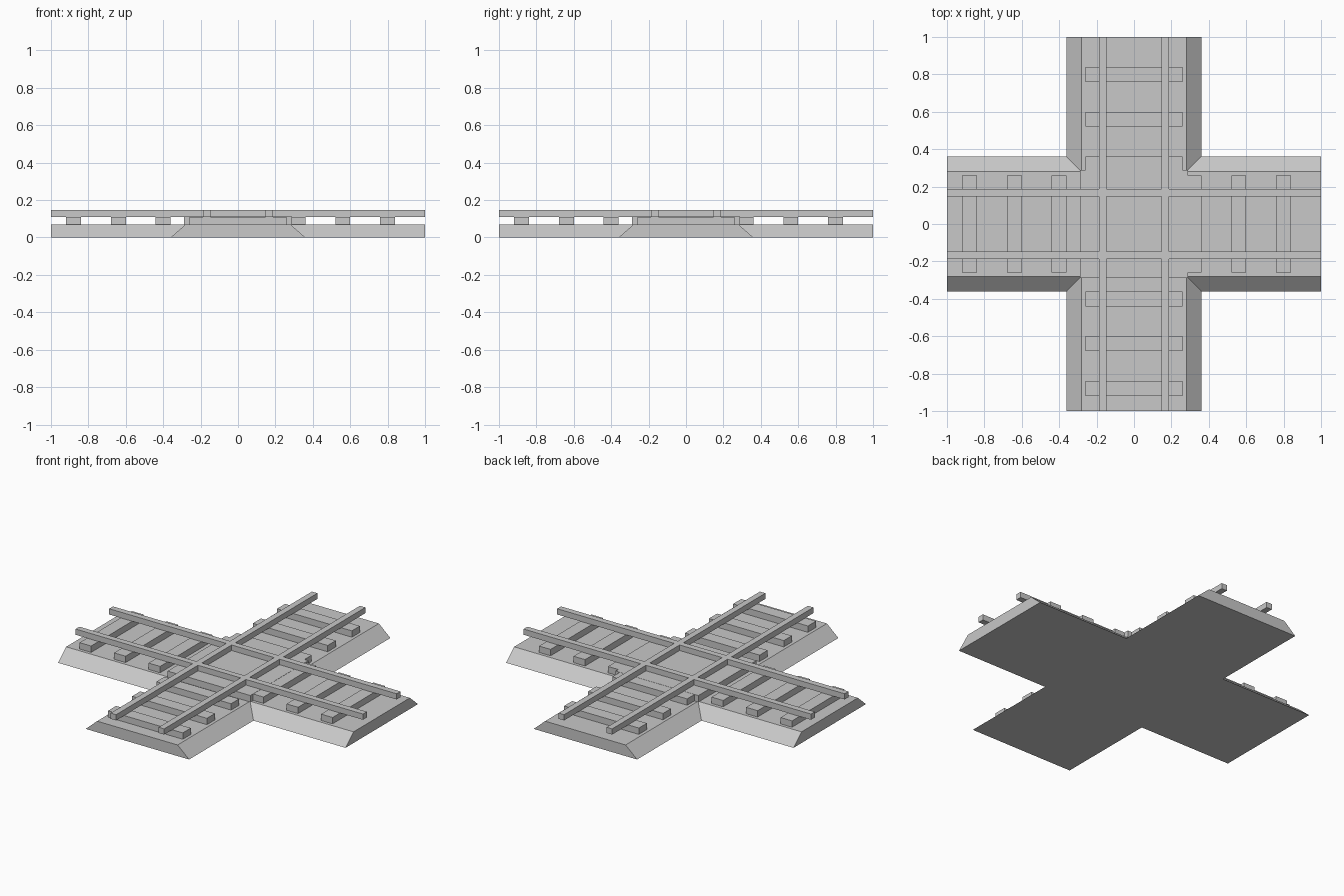
import bpy, bmesh

if "Cube" in bpy.data.objects:
    bpy.data.objects.remove(bpy.data.objects["Cube"])

grey = bpy.data.materials.new("plain grey")
grey.diffuse_color = (0.58, 0.58, 0.58, 1)
grey.use_nodes = True
grey.node_tree.nodes["Principled BSDF"].inputs["Base Color"].default_value = grey.diffuse_color

BED_TOP, SLEEPER_TOP, RAIL_TOP = 0.07, 0.11, 0.146


def finish(bm, name):
    bmesh.ops.recalc_face_normals(bm, faces=bm.faces)
    mesh = bpy.data.meshes.new(name)
    bm.to_mesh(mesh)
    bm.free()
    mesh.materials.append(grey)
    ob = bpy.data.objects.new(name, mesh)
    bpy.context.collection.objects.link(ob)
    return ob


def box(name, lo, hi):
    bm = bmesh.new()
    bmesh.ops.create_cube(bm, size=1)
    for v in bm.verts:
        v.co = [(a + b) / 2 + c * (b - a) for a, b, c in zip(lo, hi, v.co)]
    return finish(bm, name)


def cross_outline(w):
    # one arm's three points, turned four times
    pts, arm = [], [(w, -w), (1, -w), (1, w)]
    for _ in range(4):
        pts += arm
        arm = [(-y, x) for x, y in arm]
    return pts


# Gravel bed: cross with sloped sides and upright ends
bm = bmesh.new()
low = [bm.verts.new((x, y, 0)) for x, y in cross_outline(0.36)]
top = [bm.verts.new((x, y, BED_TOP)) for x, y in cross_outline(0.28)]
bm.faces.new(low[::-1])
bm.faces.new(top)
for i in range(12):
    j = (i + 1) % 12
    bm.faces.new((low[i], low[j], top[j], top[i]))
finish(bm, "gravel_bed")

# Sleepers along both tracks, left out under the crossing plate
for k in range(8):
    p = -0.88 + 0.24 * k
    if abs(p) < 0.28:
        continue
    a, b = p - 0.04, p + 0.04
    box(f"sleeper_x_{k}", (a, -0.26, BED_TOP), (b, 0.26, SLEEPER_TOP))
    box(f"sleeper_y_{k}", (-0.26, a, BED_TOP), (0.26, b, SLEEPER_TOP))

# Crossing plate in the middle
box("crossing_plate", (-0.288, -0.288, BED_TOP), (0.288, 0.288, SLEEPER_TOP + 0.001))

# Rails: one joined grid, made from the filled cells of a 5 x 5 layout
steps = [-1, -0.186, -0.148, 0.148, 0.186, 1]
bm = bmesh.new()
for i in range(5):
    for j in range(5):
        if i in (1, 3) or j in (1, 3):
            x0, x1, y0, y1 = steps[i], steps[i + 1], steps[j], steps[j + 1]
            bm.faces.new([bm.verts.new((x, y, SLEEPER_TOP))
                          for x, y in ((x0, y0), (x1, y0), (x1, y1), (x0, y1))])
bmesh.ops.remove_doubles(bm, verts=bm.verts, dist=1e-4)
ext = bmesh.ops.extrude_face_region(bm, geom=bm.faces[:], use_keep_orig=True)
for v in ext["geom"]:
    if isinstance(v, bmesh.types.BMVert):
        v.co.z = RAIL_TOP
finish(bm, "crossing_rails")
